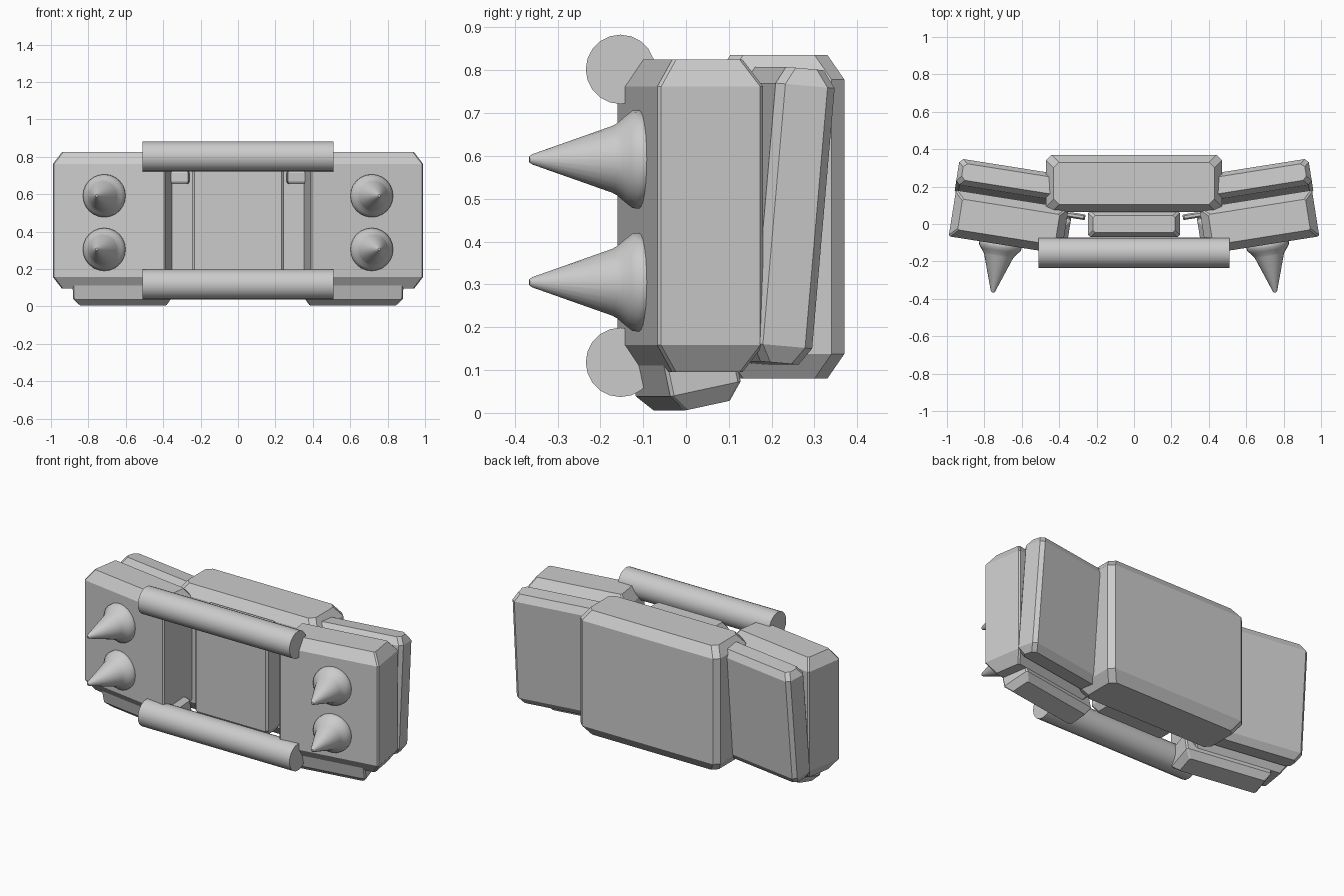
import bpy, bmesh, math
from mathutils import Matrix, Vector

if "Cube" in bpy.data.objects:
    bpy.data.objects.remove(bpy.data.objects["Cube"])

YAW = math.radians(9)

grey = bpy.data.materials.new("plain_grey")
grey.use_nodes = True
grey.diffuse_color = (0.6, 0.6, 0.6, 1)
grey.node_tree.nodes["Principled BSDF"].inputs["Base Color"].default_value = (0.6, 0.6, 0.6, 1)


def loft(bm, rings):
    """Skin a list of closed point rings and cap both ends."""
    rows = [[bm.verts.new(p) for p in ring] for ring in rings]
    n = len(rows[0])
    for a, b in zip(rows, rows[1:]):
        for i in range(n):
            j = (i + 1) % n
            bm.faces.new((a[i], a[j], b[j], b[i]))
    bm.faces.new(rows[0][::-1])
    bm.faces.new(rows[-1])


def finish(name, bm, matrix, smooth=False):
    bm.transform(matrix)
    bmesh.ops.recalc_face_normals(bm, faces=bm.faces)
    mesh = bpy.data.meshes.new(name)
    bm.to_mesh(mesh)
    bm.free()
    mesh.materials.append(grey)
    obj = bpy.data.objects.new(name, mesh)
    bpy.context.collection.objects.link(obj)
    if smooth:
        bpy.ops.object.select_all(action='DESELECT')
        obj.select_set(True)
        bpy.context.view_layer.objects.active = obj
        bpy.ops.object.shade_smooth_by_angle(angle=math.radians(35))


def pad(name, center, size, end, inset, corner, yaw=0, pitch=0, mirrored=False):
    """Block with tapered top and bottom and chamfered upright edges."""
    hx, hy, hz = (v / 2 for v in size)

    def ring(z, ins):
        x, y, c = hx - ins, hy - ins, corner
        return [(x, c - y, z), (x, y - c, z), (x - c, y, z), (c - x, y, z),
                (-x, y - c, z), (-x, c - y, z), (c - x, -y, z), (x - c, -y, z)]

    for side in ((1, -1) if mirrored else (1,)):
        bm = bmesh.new()
        loft(bm, [ring(-hz, inset), ring(end - hz, 0), ring(hz - end, 0), ring(hz, inset)])
        place = (Matrix.Translation(center) @ Matrix.Rotation(yaw, 4, 'Z')
                 @ Matrix.Rotation(pitch, 4, 'X'))
        label = name if not mirrored else ("left_" if side > 0 else "right_") + name
        finish(label, bm, Matrix.Diagonal((side, 1, 1, 1)) @ place)


def turned(name, profile, sides, matrix):
    """Round part about local z from (radius, height) pairs."""
    bm = bmesh.new()
    steps = [2 * math.pi * i / sides for i in range(sides)]
    loft(bm, [[(r * math.cos(a), r * math.sin(a), z) for a in steps] for r, z in profile])
    finish(name, bm, matrix, smooth=True)


# Central blocks
pad("rear_block", (0, 0.217, 0.458), (0.94, 0.306, 0.756), 0.058, 0.04, 0.03)
pad("center_panel", (0, 0, 0.46), (0.49, 0.14, 0.66), 0.04, 0.025, 0.012)

# Angled side pads
pad("front_pad", (0.67, 0.01, 0.46), (0.61, 0.25, 0.73), 0.063, 0.042, 0.008,
    YAW, mirrored=True)
pad("rear_pad", (0.675, 0.212, 0.46), (0.55, 0.14, 0.69), 0.04, 0.025, 0.02,
    YAW, math.radians(-5), mirrored=True)
pad("lower_pad", (0.61, -0.005, 0.105), (0.53, 0.17, 0.18), 0.04, 0.03, 0.008,
    YAW, math.radians(12), mirrored=True)
pad("inner_tab", (0.32, 0.045, 0.69), (0.12, 0.03, 0.07), 0.012, 0.008, 0.004,
    YAW, mirrored=True)

# Horizontal bars
for label, z in (("upper_bar", 0.802), ("lower_bar", 0.118)):
    turned(label, [(0.081, -0.51), (0.081, 0.51)], 20,
           Matrix.Translation((0, -0.153, z)) @ Matrix.Rotation(math.pi / 2, 4, 'Y'))

# Spikes standing square to the front pads
spike = [(0.105, -0.02), (0.115, 0), (0.114, 0.018), (0.1, 0.036), (0.084, 0.055),
         (0.078, 0.066), (0.012, 0.255), (0.007, 0.262)]
for side, label in ((1, "left"), (-1, "right")):
    for z, level in ((0.592, "upper"), (0.305, "lower")):
        axis = Vector((side * math.sin(YAW), -math.cos(YAW), 0))
        turn = axis.to_track_quat('Z', 'Y').to_matrix().to_4x4()
        turned(f"{label}_{level}_spike", spike, 24,
               Matrix.Translation((side * 0.714, -0.107, z)) @ turn)
